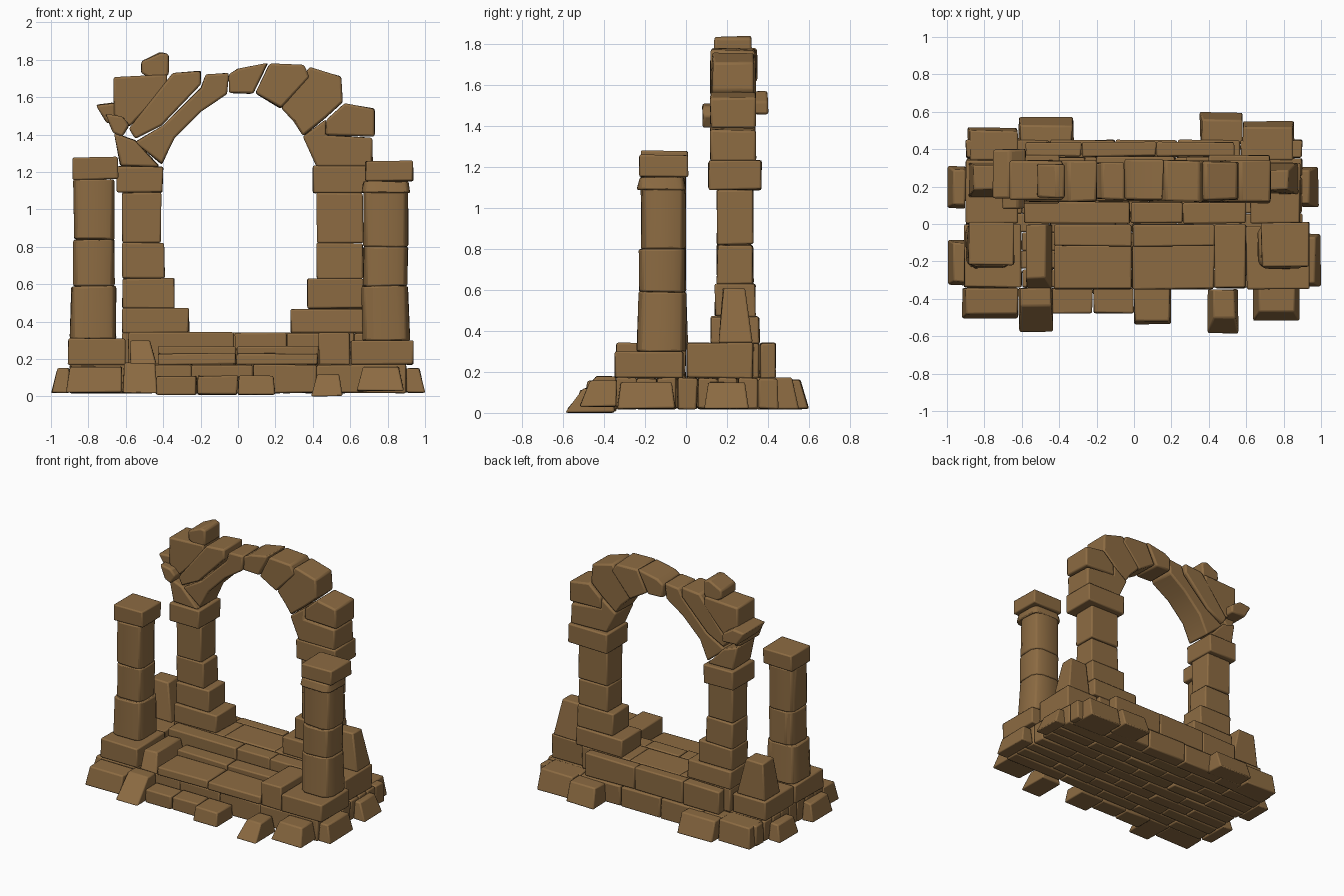
import bpy
import bmesh
import random
from mathutils import Vector

random.seed(4)
if "Cube" in bpy.data.objects:
    bpy.data.objects.remove(bpy.data.objects["Cube"], do_unlink=True)

COLOUR = (0.265, 0.148, 0.055, 1.0)
sandstone = bpy.data.materials.new("brown_sandstone")
sandstone.use_nodes = True
sandstone.diffuse_color = COLOUR
shader = sandstone.node_tree.nodes["Principled BSDF"]
shader.inputs["Base Color"].default_value = COLOUR
shader.inputs["Roughness"].default_value = 0.9

GAP = 0.2      # joint width around each stone, in hundredths
WEAR = 0.4     # random unevenness of the corners, in hundredths


def finish(name, bm, bevel=0.009):
    """Turn a bmesh measured in hundredths into a worn stone object."""
    for vert in bm.verts:
        vert.co += Vector([random.uniform(-WEAR, WEAR) for axis in "xyz"])
        vert.co.z = max(vert.co.z, 0)
    bmesh.ops.scale(bm, vec=Vector((0.01, 0.01, 0.01)), verts=bm.verts)
    bmesh.ops.recalc_face_normals(bm, faces=bm.faces)
    mesh = bpy.data.meshes.new(name)
    bm.to_mesh(mesh)
    bm.free()
    mesh.materials.append(sandstone)
    stone = bpy.data.objects.new(name, mesh)
    bpy.context.collection.objects.link(stone)
    edge = stone.modifiers.new("worn_edges", "BEVEL")
    edge.width = bevel
    edge.segments = 2
    edge.limit_method = "ANGLE"
    return stone


def block(name, x0, x1, y0, y1, z0, z1, slope=(0, 0, 0, 0), round_corner=0):
    """Box stone; slope pulls in the top edges at left, right, front, back."""
    bm = bmesh.new()
    bmesh.ops.create_cube(bm, size=2)
    left, right, front, back = slope
    for vert in bm.verts:
        top = vert.co.z > 0
        x = x0 + GAP + left * top if vert.co.x < 0 else x1 - GAP - right * top
        y = y0 + GAP + front * top if vert.co.y < 0 else y1 - GAP - back * top
        vert.co = (x, y, z1 if top else z0)
    if round_corner:
        upright = [e for e in bm.edges
                   if abs(e.verts[0].co.z - e.verts[1].co.z) > (z1 - z0) / 2]
        bmesh.ops.bevel(bm, geom=upright, offset=round_corner, segments=2,
                        profile=0.5, affect="EDGES")
    return finish(name, bm)


def slab(name, outline, y0, y1):
    """Stone with a front outline of x, z points, extruded from y0 to y1."""
    bm = bmesh.new()
    face = bm.faces.new([bm.verts.new((x, y0, z)) for x, z in outline])
    extra = bmesh.ops.extrude_face_region(bm, geom=[face])
    moved = [v for v in extra["geom"] if isinstance(v, bmesh.types.BMVert)]
    bmesh.ops.translate(bm, vec=Vector((0, y1 - y0, 0)), verts=moved)
    return finish(name, bm, 0.012)


def course(name, joints, y0, y1, z0, z1):
    """Row of stones between successive x joints."""
    for number, (start, end) in enumerate(zip(joints, joints[1:])):
        block(f"{name}_{number}", start, end, y0, y1, z0, z1)


# Foundation: staggered rows that show on the underside
rows = 8
depth = 79 / rows
for row in range(rows):
    shift = (row % 2) * 15
    joints = [-90, -60 + shift, -25 + shift, 8 + shift, 42 + shift, 90]
    course(f"foundation_row_{row}", joints, -34 + row * depth,
           -34 + (row + 1) * depth, 2, 17)

# Loose foundation stones around the edge
block("front_left_corner_stone", -92, -62, -51, -34, 2, 16, (2, 0, 3, 0))
block("front_left_step_stone", -62, -43, -58, -34, 2, 18, (1, 1, 14, 0))
block("front_right_corner_stone", 63, 89, -52, -34, 3, 16, (4, 3, 5, 0))
fallen = block("fallen_front_stone", 39, 56, -59, -35, 0, 12, (3, 2, 9, 0))
block("left_front_edge_stone", -100, -90, -33, -8, 2, 15, (3, 0, 2, 2))
block("left_back_edge_stone", -100, -90, 8, 31, 2, 14, (3, 0, 2, 2))
block("right_front_edge_stone", 90, 100, -34, -5, 2, 15, (0, 3, 2, 2))
block("right_back_edge_stone", 89, 99, 9, 31, 2, 15, (0, 5, 2, 2))
block("back_left_corner_stone", -89, -62, 34, 52, 2, 17, (1, 0, 0, 2))
block("back_left_long_stone", -62, -32, 43, 58, 2, 16, (1, 1, 0, 5))
block("back_right_long_stone", 35, 58, 43, 60, 2, 16, (1, 0, 0, 4))
block("back_right_corner_stone", 58, 86, 34, 55, 2, 17, (0, 1, 0, 3))

# Front steps with side blocks
course("lower_step", [-44, -22, 0], -48, -34, 1, 11)
block("broken_lower_step", 0, 20, -54, -34, 1, 11, (0, 1, 2, 0))
course("middle_step", [-43, -1, 43], -35, -11, 17, 23)
course("upper_step", [-43, -1, 43], -12, 0, 17, 27)
block("left_step_side", -58, -43, -35, 0, 17, 30, (0, 4, 6, 0))
block("right_step_side", 43, 60, -35, 0, 17, 34, (0, 0, 1, 0))

# Upper platform
course("platform_front", [-59, -2, 26, 60], 0, 12, 17, 34)
course("platform_middle", [-62, -20, 22, 62], 12, 36, 17, 34)
course("platform_back", [-58, -28, 12, 54], 36, 44, 17, 34)
block("left_side_block", -90, -62, 0, 34, 17, 31)
block("right_side_block", 62, 89, 0, 33, 17, 34)

# Tall broken stones beside the arch pillars
block("left_broken_stone", -89, -65, 14, 33, 31, 58, (3, 6, 4, 1))
block("right_broken_stone", 68, 88, 16, 33, 34, 61, (0, 5, 2, 4))

# Free-standing left column
block("left_column_pedestal", -91, -60, -34, 0, 17, 31)
block("left_column_lower_drum", -90, -65, -24, 1, 31, 59, (1, 0, 1, 1), 5)
block("left_column_middle_drum", -88, -66, -22, 0, 59, 84, round_corner=5)
block("left_column_upper_drum", -88, -66, -22, 0, 84, 116, round_corner=5)
block("left_column_cap", -88.5, -64, -22, 1, 116, 128)

# Free-standing right column
block("right_column_pedestal", 60, 94, -35, -1, 17, 30)
block("right_column_lower_drum", 66, 92, -24, 0, 30, 59, (0, 1, 1, 0), 6)
block("right_column_middle_drum", 67, 91, -23, 0, 59, 80, round_corner=6)
block("right_column_upper_drum", 67, 91, -22, 0, 80, 110, round_corner=6)
block("right_column_collar", 66, 92, -24, 0, 109, 115, (1, 1, 1, 1), 4)
block("right_column_cap", 68, 94, -23, 1, 115, 126)

# Arch pillars: each course has an outer and an inner side
heights = [34, 47, 63, 82, 109]
pillars = {"left": (-1, 62, [26, 34, 39, 41]),
           "right": (1, 67, [28, 37, 42, 42])}
for side, (sign, outer, inners) in pillars.items():
    for level, inner in enumerate(inners):
        x0, x1 = sorted((sign * inner, sign * outer))
        spread = max(0, 3 - level * 2)
        block(f"{side}_pillar_course_{level}", x0, x1, 15 - spread,
              33 + spread, heights[level], heights[level + 1])
block("left_pillar_cap", -65, -40, 11, 37, 109, 123)
block("right_pillar_cap", 40, 73, 11, 37, 109, 123)

# Arch stones, left half
slab("left_arch_springer", [(-63, 123), (-42, 123), (-55, 137), (-66, 141)], 12, 34)
slab("left_arch_rib", [(-41, 124), (-34, 138), (-20, 152), (-6, 162), (-5, 173),
                       (-17, 172), (-20, 165), (-40, 145), (-55, 136)], 13, 33)
slab("left_arch_outer_rib", [(-55, 138), (-41, 145), (-20, 167), (-20, 174),
                             (-35, 173), (-58, 143)], 12, 34)
slab("left_arch_shoulder", [(-58, 144), (-38, 165), (-38, 172), (-67, 171),
                            (-66, 150)], 13, 34)
slab("left_arch_top_rubble", [(-43, 168), (-37, 172), (-37, 183), (-41, 184),
                              (-52, 179), (-52, 173)], 14, 32)
slab("left_arch_side_rubble", [(-70, 146), (-58, 146), (-58, 152), (-66, 157),
                               (-76, 156)], 14, 40)
slab("left_arch_small_rubble", [(-62, 139), (-58, 145), (-62, 150), (-71, 151),
                                (-67, 141)], 8, 30)

# Arch stones, right half
slab("arch_keystone", [(-5, 162), (8, 162), (16, 178), (0, 175), (-5, 172)], 13, 35)
slab("right_arch_upper_stone", [(9, 162), (23, 154), (38, 171), (35, 177),
                                (17, 178)], 12, 34)
slab("right_arch_curved_stone", [(23, 154), (30, 147), (35, 139), (47, 149),
                                 (56, 157), (55, 171), (38, 176)], 13, 33)
slab("right_arch_springer", [(42, 123), (72, 123), (72, 138), (47, 140),
                             (47, 148), (35, 139)], 12, 34)
slab("right_arch_shoulder", [(47, 140), (73, 139), (73, 154), (57, 157),
                             (47, 148)], 12, 34)

# Crisp shading on every stone
bpy.ops.object.select_all(action="DESELECT")
stones = [o for o in bpy.context.scene.objects
          if o.type == "MESH" and sandstone.name in o.data.materials]
for stone in stones:
    stone.select_set(True)
bpy.context.view_layer.objects.active = fallen
bpy.ops.object.shade_smooth_by_angle(angle=0.5)
